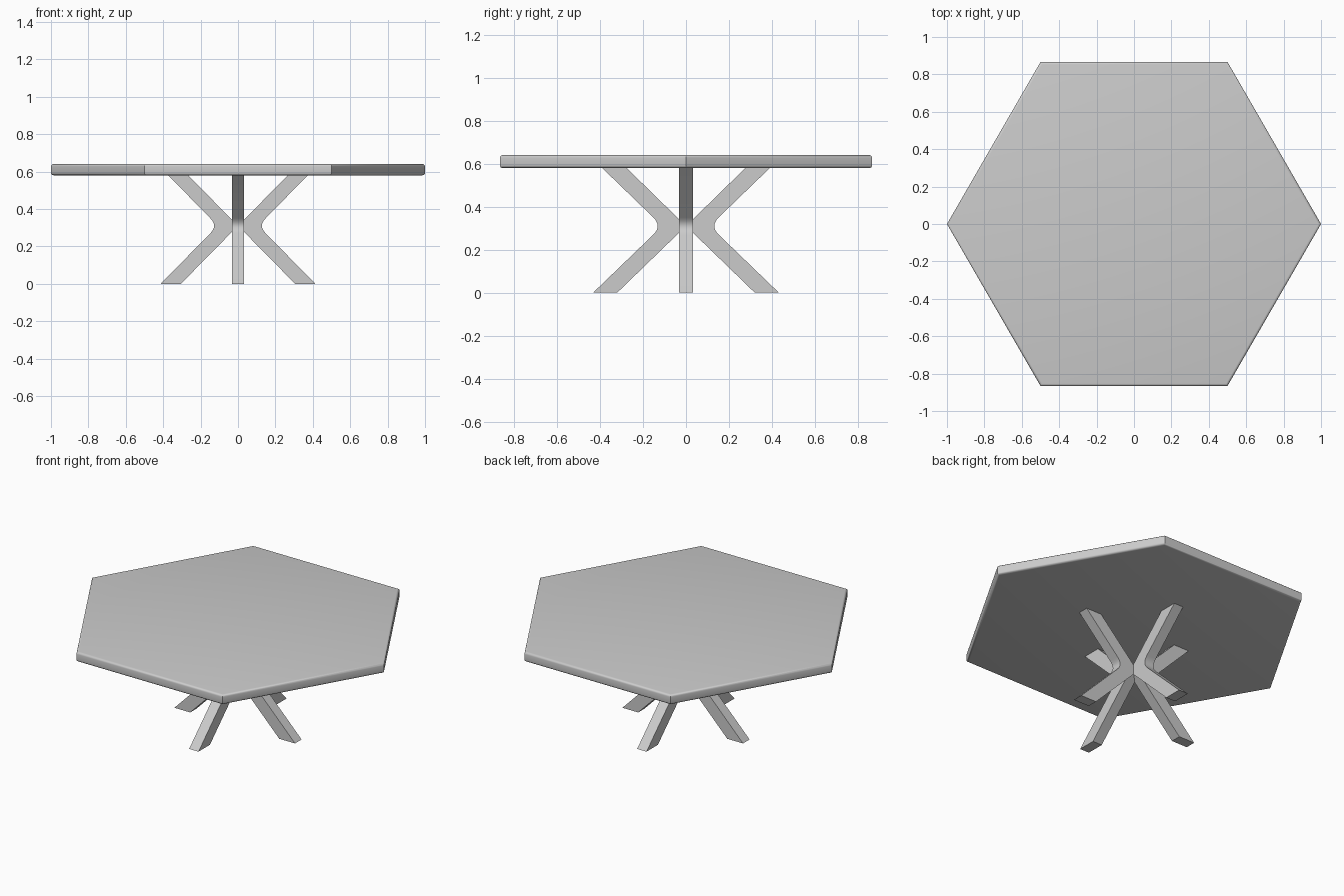
import bpy, bmesh, math
from mathutils import Matrix

if "Cube" in bpy.data.objects:
    bpy.data.objects.remove(bpy.data.objects["Cube"])

TOP_Z0, TOP_Z1 = 0.58, 0.64
KNEE_Z = 0.31


def make_object(name, bm):
    bmesh.ops.recalc_face_normals(bm, faces=bm.faces)
    mesh = bpy.data.meshes.new(name)
    bm.to_mesh(mesh)
    bm.free()
    obj = bpy.data.objects.new(name, mesh)
    bpy.context.collection.objects.link(obj)
    return obj


def smooth(obj, angle):
    bpy.ops.object.select_all(action='DESELECT')
    obj.select_set(True)
    bpy.context.view_layer.objects.active = obj
    bpy.ops.object.shade_smooth_by_angle(angle=math.radians(angle))


# Hexagonal table top, corners on the x axis, softly rounded rims
bm = bmesh.new()
bmesh.ops.create_cone(bm, cap_ends=True, segments=6, radius1=1, radius2=1,
                      depth=TOP_Z1 - TOP_Z0,
                      matrix=Matrix.Translation((0, 0, (TOP_Z0 + TOP_Z1) / 2))
                      @ Matrix.Rotation(math.radians(90), 4, 'Z'))
# put a corner exactly on +x whatever the primitive's start angle
v = bm.verts[:][0].co
bmesh.ops.rotate(bm, verts=bm.verts, cent=(0, 0, 0),
                 matrix=Matrix.Rotation(-math.atan2(v.y, v.x), 3, 'Z'))
rims = [e for e in bm.edges if abs(e.verts[0].co.z - e.verts[1].co.z) < 1e-4]
bmesh.ops.bevel(bm, geom=rims, offset=0.013, segments=4, profile=0.5,
                affect='EDGES')
smooth(make_object("table_top", bm), 40)


# Bent leg: chevron profile with a rounded outer knee, extruded to a slab
def bent_leg(name, turn, foot_in, foot_out, top_in, top_out, half=0.032):
    knee_out = foot_out - foot_in * 1.0
    cut = 0.04
    start = (knee_out + cut, KNEE_Z - cut)
    end = (knee_out + cut, KNEE_Z + cut)
    fillet = []
    for i in range(9):
        t = i / 8
        a, b, c = (1 - t) ** 2, 2 * t * (1 - t), t * t
        fillet.append((a * start[0] + b * knee_out + c * end[0],
                       a * start[1] + b * KNEE_Z + c * end[1]))
    profile = [(0, KNEE_Z), (foot_in, 0), (foot_out, 0), *fillet,
               (top_out, TOP_Z0), (top_in, TOP_Z0)]
    bm = bmesh.new()
    face = bm.faces.new([bm.verts.new((x, -half, z)) for x, z in profile])
    ext = bmesh.ops.extrude_face_region(bm, geom=[face])
    verts = [g for g in ext['geom'] if isinstance(g, bmesh.types.BMVert)]
    bmesh.ops.translate(bm, verts=verts, vec=(0, 2 * half, 0))
    bmesh.ops.rotate(bm, verts=bm.verts, cent=(0, 0, 0),
                     matrix=Matrix.Rotation(math.radians(turn), 3, 'Z'))
    smooth(make_object(name, bm), 30)


# Four legs, the front and back pair slightly wider
for name, turn in (("right_leg", 0), ("left_leg", 180)):
    bent_leg(name, turn, 0.305, 0.413, 0.267, 0.373)
for name, turn in (("back_leg", 90), ("front_leg", 270)):
    bent_leg(name, turn, 0.32, 0.432, 0.276, 0.39)
